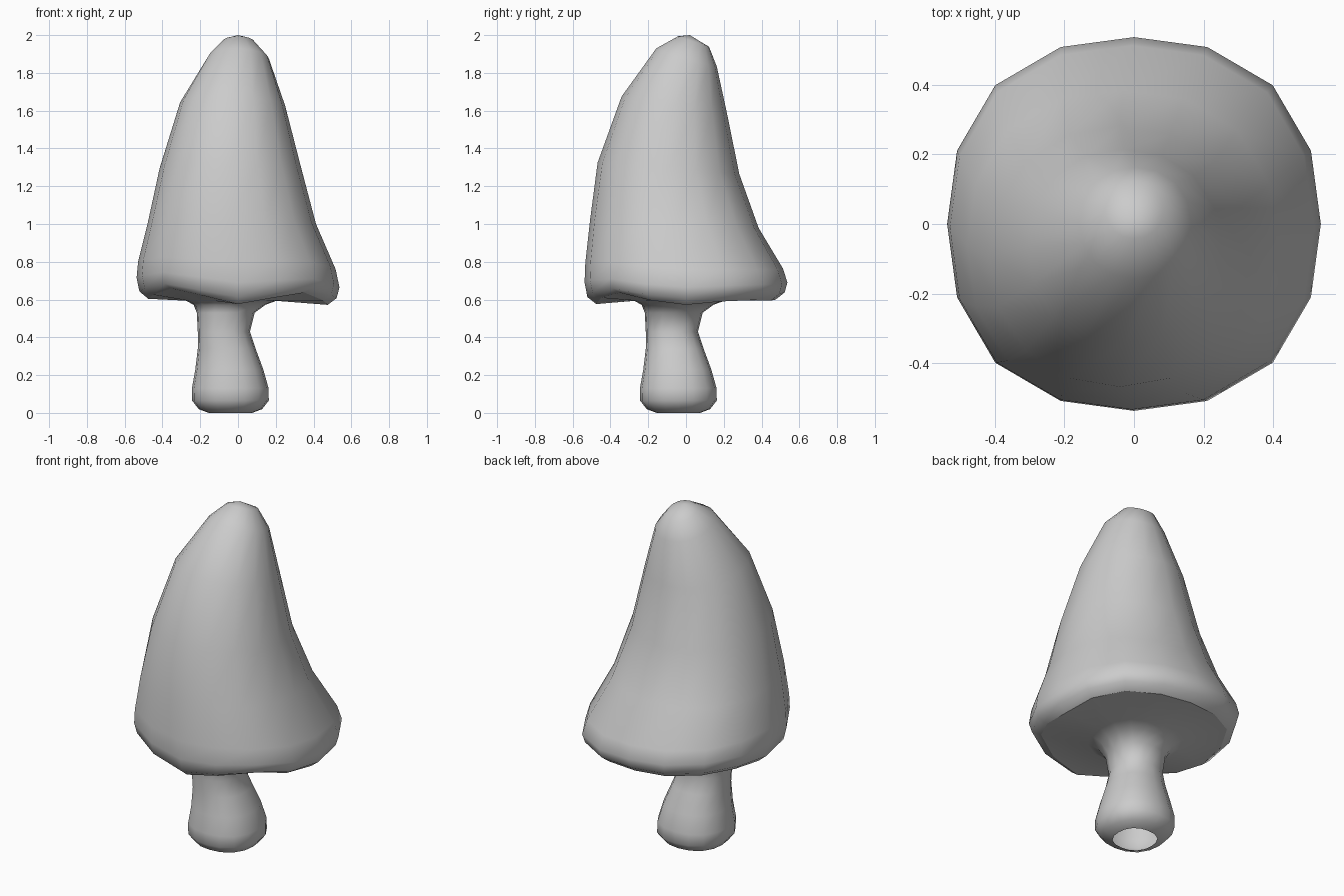
import bpy, bmesh
from math import sin, cos, pi

SIDES = 16


def loft(name, rings, apex=None):
    """Bridge rings (cx, cy, radius, z, tilt_x, tilt_y, wave); optional closing tip."""
    bm = bmesh.new()
    loops = []
    for cx, cy, r, z, tx, ty, wave in rings:
        loop = []
        square = 0.025 if z < 1.1 else 0.01
        for i in range(SIDES):
            a = 2 * pi * i / SIDES
            diag = 1 - cos(4 * a)          # 0 on the axes, 2 on the diagonals
            rr = r * (1 + square * diag)
            dz = tx * cos(a) + ty * sin(a) + wave * diag * (1 - sin(a)) / 2
            loop.append(bm.verts.new((cx + rr * cos(a), cy + rr * sin(a), z + dz)))
        loops.append(loop)
    for lo, hi in zip(loops, loops[1:]):
        for i in range(SIDES):
            j = (i + 1) % SIDES
            bm.faces.new((lo[i], lo[j], hi[j], hi[i]))
    if apex:
        tip = bm.verts.new(apex)
        top = loops[-1]
        for i in range(SIDES):
            bm.faces.new((top[i], top[(i + 1) % SIDES], tip))
    for f in bm.faces:
        f.smooth = True
    mesh = bpy.data.meshes.new(name)
    bm.to_mesh(mesh)
    bm.free()
    obj = bpy.data.objects.new(name, mesh)
    bpy.context.collection.objects.link(obj)
    return obj


# Lip where the underside meets the cap
LIP = (0, 0, 0.475, 0.588, -0.016, 0.012, 0.040)

# Cap: rolled wavy rim, leaning cone, rounded tip
loft("cap", [
    LIP,
    (0, 0, 0.522, 0.625, -0.018, 0.012, 0.032),
    (0, 0, 0.537, 0.690, -0.025, 0.000, 0.022),
    (-0.006, -0.010, 0.523, 0.780, -0.020, -0.015, 0.012),
    (-0.033, -0.062, 0.446, 1.000, 0, -0.020, 0),
    (-0.040, -0.093, 0.375, 1.295, 0, -0.030, 0),
    (-0.028, -0.063, 0.278, 1.635, -0.010, -0.040, 0),
    (0.004, 0.003, 0.160, 1.882, -0.008, -0.048, 0),
    (0.001, 0.040, 0.082, 1.966, 0, -0.028, 0),
], apex=(0, 0.02, 2.0))

# Stem: open foot, bulging base, waist, flare out along the cap underside
loft("stem_and_underside", [(c, c, r, z, 0, 0, 0) for c, r, z in [
    (-0.040, 0.115, 0.000),
    (-0.040, 0.168, 0.020),
    (-0.040, 0.203, 0.065),
    (-0.041, 0.203, 0.130),
    (-0.046, 0.180, 0.230),
    (-0.060, 0.153, 0.340),
    (-0.075, 0.138, 0.430),
    (-0.065, 0.153, 0.530),
    (-0.045, 0.190, 0.572),
    (-0.035, 0.240, 0.594),
]] + [LIP])
